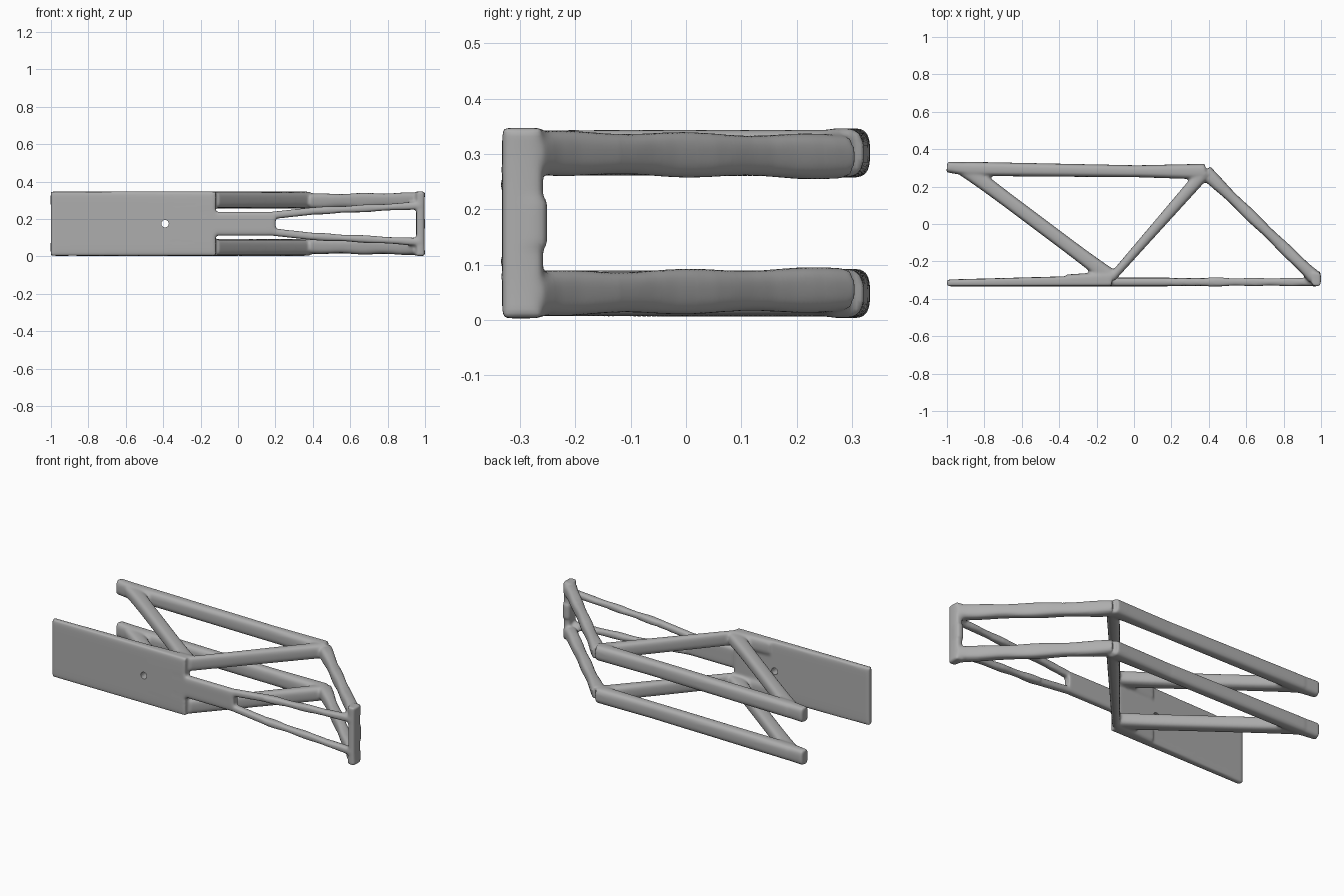
import bpy, bmesh, math
from mathutils import Vector

if "Cube" in bpy.data.objects:
    bpy.data.objects.remove(bpy.data.objects["Cube"], do_unlink=True)

grey = bpy.data.materials.new("cast_grey")
grey.use_nodes = True
shade = (0.42, 0.42, 0.42, 1)
grey.diffuse_color = shade
grey.node_tree.nodes["Principled BSDF"].inputs["Base Color"].default_value = shade

# Main levels: middle of the frame, offset of the two trusses, half height of the frame
middle, truss_level, half_height = 0.175, 0.127, 0.172
bar_tall = half_height - truss_level
sides, rings_per_strut = 20, 16

# Truss joints in plan
rear_end = Vector((-1, 0.305))
rear_left = Vector((-0.9, 0.295))
rear_right = Vector((0.38, 0.28))
plate_foot = Vector((-0.12, -0.29))
post_foot = Vector((0.965, -0.285))

bm = bmesh.new()


def rounded(angle, wide, tall, power):
    """Point on a rounded rectangle section."""
    c, s = math.cos(angle), math.sin(angle)
    return (math.copysign(abs(c) ** (2 / power), c) * wide,
            math.copysign(abs(s) ** (2 / power), s) * tall)


def strut(start, end, wide, tall, power=3, flare=0, knots=0, taper=1, up=(0, 0, 1)):
    """Straight rounded bar; flare swells both ends, knots ripple it, taper thins the end."""
    start, end, up = Vector(start), Vector(end), Vector(up)
    side = (end - start).normalized().cross(up).normalized()
    rings = []
    for i in range(rings_per_strut + 1):
        t = i / rings_per_strut
        swell = 1 + flare * abs(2 * t - 1) ** 4 + knots * math.sin(6 * math.pi * t)
        thin = 1 + (taper - 1) * t
        ring = []
        for k in range(sides):
            angle = 2 * math.pi * (k + 0.5) / sides
            u, v = rounded(angle, wide * swell * thin, tall, power)
            v *= 1 + knots * math.sin(5 * math.pi * t)
            ring.append(bm.verts.new(start.lerp(end, t) + side * u + up * v))
        rings.append(ring)
    faces = [bm.faces.new(rings[0]), bm.faces.new(rings[-1])]
    for near, far in zip(rings, rings[1:]):
        for k in range(sides):
            j = (k + 1) % sides
            faces.append(bm.faces.new((near[k], near[j], far[j], far[k])))
    bmesh.ops.recalc_face_normals(bm, faces=faces)


def pair(start, end, wide, tall, rise=truss_level, end_rise=truss_level, **options):
    """The same bar in the upper and the lower truss."""
    for sign in (1, -1):
        strut((*start, middle + sign * rise), (*end, middle + sign * end_rise),
              wide, tall, **options)


# Front plate, thinner towards its free end, and the web that continues it
strut((plate_foot.x, -0.303, middle), (-1, -0.315, middle),
      0.03, half_height, power=9, taper=0.6)
strut((-0.2, -0.31, middle), (0.2, -0.31, middle), 0.023, 0.064, power=5)

# Split front bars: first the fork, then the long spreading bars
front_line = -0.31
fork, spread = Vector((0.17, front_line)), Vector((0.4, front_line))
pair(fork, spread, 0.021, 0.02, rise=0.043, end_rise=0.068)
pair(spread, (0.97, front_line), 0.021, 0.019,
     rise=0.068, end_rise=0.097, knots=0.1, flare=0.2)

# End post between the two trusses, with its middle swelling
post_x, post_y = 0.975, -0.295
strut((post_x, post_y, middle - half_height), (post_x, post_y, middle + half_height),
      0.022, 0.037, power=4, flare=0.15, up=(0, 1, 0))
strut((post_x, -0.28, middle - 0.04), (post_x, -0.28, middle + 0.04),
      0.024, 0.03, up=(0, 1, 0))

# Rear chords: slim tips, then two lengths either side of a shallow neck
neck = Vector((0, 0.282))
pair(rear_left, rear_end, 0.036, bar_tall, taper=0.8)
pair(rear_left, neck, 0.038, bar_tall, taper=0.85)
pair(rear_right, neck, 0.042, bar_tall, taper=0.75)

# Left diagonals, flared at the joints, with a toe running onto the plate
pair(rear_left, plate_foot, 0.038, 0.039, flare=0.2)
pair((-0.36, -0.3), plate_foot, 0.03, bar_tall, taper=1.2)

# Middle diagonals, thinning down to the plate
pair(rear_right, plate_foot, 0.036, 0.042, taper=0.6)

# Right diagonals, slightly knotty
pair(rear_right, post_foot, 0.03, 0.039, rise=0.12, flare=0.3, knots=0.07)

mesh = bpy.data.meshes.new("truss_frame")
bm.to_mesh(mesh)
bm.free()
mesh.materials.append(grey)
frame = bpy.data.objects.new("truss_frame", mesh)
bpy.context.collection.objects.link(frame)

# Fuse all bars into one cast body with soft joints
fuse = frame.modifiers.new("fuse", "REMESH")
fuse.mode = "VOXEL"
fuse.voxel_size = 0.008
fuse.use_smooth_shade = True
soften = frame.modifiers.new("soften", "SMOOTH")
soften.factor = 0.5
soften.iterations = 5

# Small hole through the plate
bpy.ops.mesh.primitive_cylinder_add(vertices=16, radius=0.02, depth=0.2,
                                    location=(-0.39, -0.3, middle),
                                    rotation=(math.pi / 2, 0, 0))
cutter = bpy.context.object
cutter.name = "plate_hole_cutter"
cutter.hide_render = True
cutter.display_type = "WIRE"
cutter.data.materials.append(grey)
drill = frame.modifiers.new("drill", "BOOLEAN")
drill.operation = "DIFFERENCE"
drill.object = cutter
cutter.hide_set(True)
